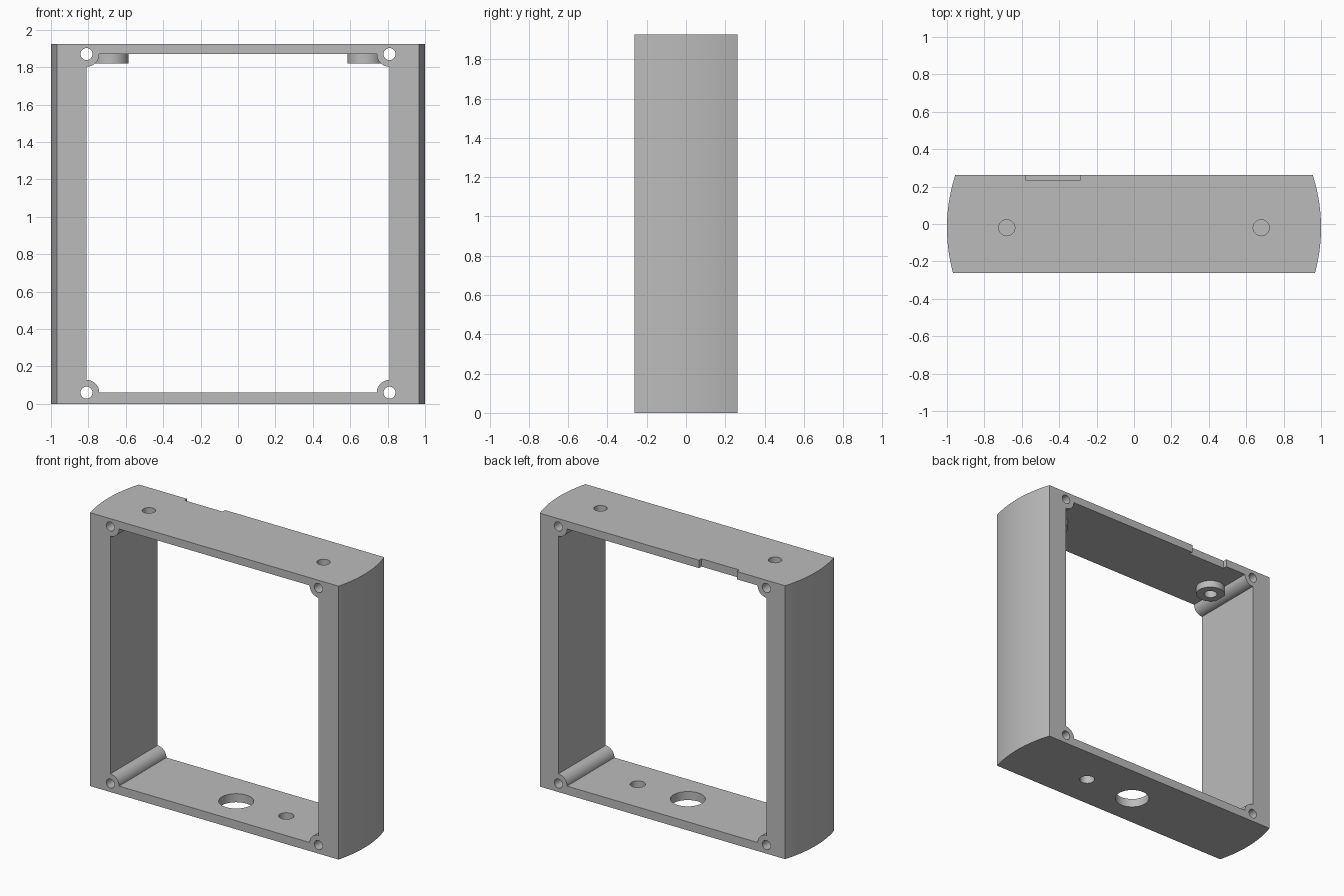
import bpy, bmesh, math
from mathutils import Vector

H, D = 1.925, 0.263           # height, half depth
IX, Z0, Z1 = 0.81, 0.06, 1.87  # opening half width, floor top, ceiling
HOLE_Y = -0.02

if "Cube" in bpy.data.objects:
    bpy.data.objects.remove(bpy.data.objects["Cube"])

grey = bpy.data.materials.new("matte grey")
grey.use_nodes = True
grey.diffuse_color = (0.5, 0.5, 0.5, 1)
grey.node_tree.nodes["Principled BSDF"].inputs["Base Color"].default_value = (0.5, 0.5, 0.5, 1)


def prism(name, points, direction):
    """Extrude a closed outline of 3D points along a direction."""
    bm = bmesh.new()
    face = bm.faces.new([bm.verts.new(p) for p in points])
    ext = bmesh.ops.extrude_face_region(bm, geom=[face], use_keep_orig=True)
    verts = [g for g in ext["geom"] if isinstance(g, bmesh.types.BMVert)]
    bmesh.ops.translate(bm, vec=Vector(direction), verts=verts)
    bmesh.ops.recalc_face_normals(bm, faces=bm.faces)
    mesh = bpy.data.meshes.new(name)
    bm.to_mesh(mesh)
    bm.free()
    mesh.materials.append(grey)
    obj = bpy.data.objects.new(name, mesh)
    bpy.context.collection.objects.link(obj)
    return obj


def arc(cx, cy, r, a0, a1, n):
    return [(cx + r * math.cos(math.radians(a0 + (a1 - a0) * i / n)),
             cy + r * math.sin(math.radians(a0 + (a1 - a0) * i / n))) for i in range(n + 1)]


def rod(name, x, y, z, r, length, axis="Z"):
    pts = arc(0, 0, r, 0, 360, 40)[:-1]
    if axis == "Z":
        return prism(name, [(x + a, y + b, z) for a, b in pts], (0, 0, length))
    return prism(name, [(x + a, y, z + b) for a, b in pts], (0, length, 0))


def combine(body, tool, operation):
    mod = body.modifiers.new(operation, "BOOLEAN")
    mod.operation, mod.object, mod.solver = operation, tool, "EXACT"
    bpy.context.view_layer.objects.active = body
    bpy.ops.object.modifier_apply(modifier=mod.name)
    bpy.data.objects.remove(tool)


# Outer shell with gently bowed sides
R = 0.915
low = math.degrees(math.asin((-D - HOLE_Y) / R))
high = math.degrees(math.asin((D - HOLE_Y) / R))
right = arc(1 - R, HOLE_Y, R, low, high, 24)
outline = right + [(-x, y) for x, y in reversed(right)]
frame = prism("frame", [(x, y, 0) for x, y in outline], (0, 0, H))

# Opening that leaves a rounded screw post in each corner
opening = []
for x, z, a0 in ((-IX, Z0, 90), (IX, Z0, 180), (IX, Z1, 270), (-IX, Z1, 0)):
    opening += arc(x, z, 0.068, a0, a0 - 90, 12)
combine(frame, prism("opening", [(x, -0.5, z) for x, z in opening], (0, 1, 0)), "DIFFERENCE")

# Mounting bosses under the top plate, with holes through both
for x in (-0.68, 0.68):
    combine(frame, rod("boss", x, HOLE_Y, 1.82, 0.095, 0.08), "UNION")
    combine(frame, rod("top_hole", x, HOLE_Y, 1.7, 0.043, 0.4), "DIFFERENCE")

# Screw holes running through the corner posts
for x in (-IX, IX):
    for z in (Z0, Z1):
        combine(frame, rod("screw_hole", x, -0.5, z, 0.032, 1, "Y"), "DIFFERENCE")

# Large and small holes in the bottom plate
for x, r in ((0, 0.112), (0.39, 0.049)):
    combine(frame, rod("bottom_hole", x, HOLE_Y, -0.2, r, 0.4), "DIFFERENCE")

# Shallow notch in the back edge of the top plate
notch = [(-0.58, 0.235), (-0.285, 0.235), (-0.285, 0.4), (-0.58, 0.4)]
combine(frame, prism("notch", [(x, y, 1.8) for x, y in notch], (0, 0, 0.3)), "DIFFERENCE")

# Smooth the curved walls, keep the edges sharp
bpy.ops.object.select_all(action="DESELECT")
frame.select_set(True)
bpy.context.view_layer.objects.active = frame
bpy.ops.object.shade_smooth_by_angle(angle=math.radians(30))
